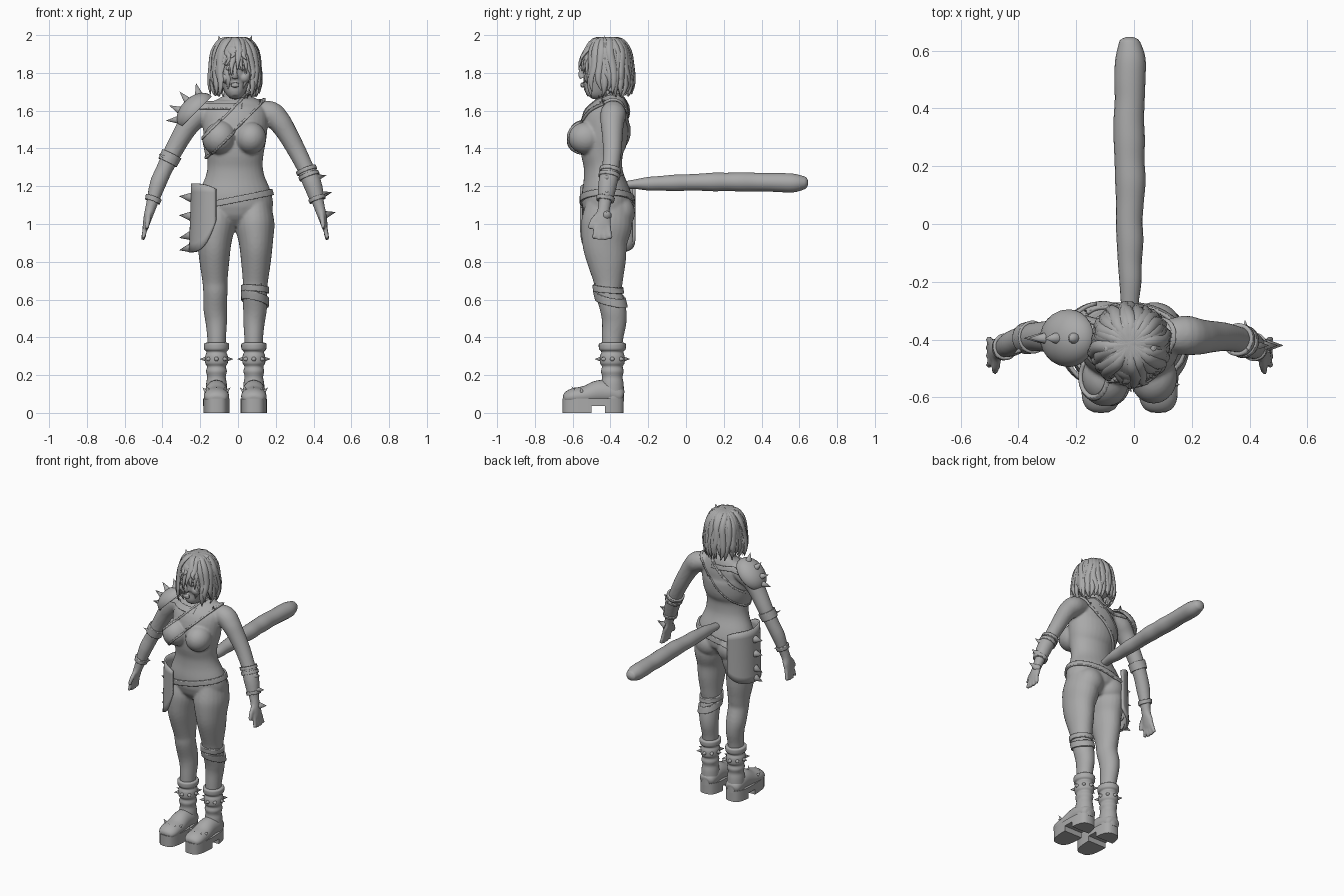
import bpy, bmesh, random
from math import sin, cos, pi, radians
from mathutils import Vector, Matrix

random.seed(4)
cube = bpy.data.objects.get("Cube")
if cube:
    bpy.data.objects.remove(cube, do_unlink=True)

grey = bpy.data.materials.new("clay grey")
grey.use_nodes = True
grey.diffuse_color = (0.4, 0.4, 0.4, 1)
grey.node_tree.nodes["Principled BSDF"].inputs["Base Color"].default_value = (0.4, 0.4, 0.4, 1)
MID = -0.015  # x of the figure's plane of symmetry


def finish(name, bm, solid=0.0, angle=40):
    """Turn a bmesh into a smooth shaded object."""
    if not solid:
        bmesh.ops.recalc_face_normals(bm, faces=bm.faces[:])
    mesh = bpy.data.meshes.new(name)
    bm.to_mesh(mesh)
    bm.free()
    mesh.materials.append(grey)
    mesh.shade_smooth()
    mesh.set_sharp_from_angle(angle=radians(angle))
    ob = bpy.data.objects.new(name, mesh)
    bpy.context.scene.collection.objects.link(ob)
    if solid:
        mod = ob.modifiers.new("thickness", 'SOLIDIFY')
        mod.thickness, mod.offset = solid, -1
    return ob


def fuse(name, bm, voxel, repeat):
    """Blend overlapping volumes into one continuous skin."""
    ob = finish(name, bm)
    mod = ob.modifiers.new("skin", 'REMESH')
    mod.mode, mod.voxel_size = 'VOXEL', voxel
    mod = ob.modifiers.new("soften", 'SMOOTH')
    mod.factor, mod.iterations = 0.5, repeat
    graph = bpy.context.evaluated_depsgraph_get()
    mesh = bpy.data.meshes.new_from_object(ob.evaluated_get(graph))
    ob.modifiers.clear()
    ob.data = mesh
    mesh.materials.clear()
    mesh.materials.append(grey)
    mesh.shade_smooth()
    return ob


def loft(bm, points, sides=20, ref=(0, 1, 0), steps=4):
    """Skin elliptical rings (x, y, z, radius across, radius along ref)."""
    p = [Vector(q) for q in points]
    path = []
    for i in range(len(p) - 1):
        a, b, c, d = p[max(i - 1, 0)], p[i], p[i + 1], p[min(i + 2, len(p) - 1)]
        for k in range(steps):
            t = k / steps
            path.append(b + (c - a) * (t / 2) + (a * 2 - b * 5 + c * 4 - d) * (t * t / 2)
                        + (b * 3 - a - c * 3 + d) * (t ** 3 / 2))
    path.append(p[-1])
    rings = []
    for i, q in enumerate(path):
        ahead, back = path[min(i + 1, len(path) - 1)], path[max(i - 1, 0)]
        tangent = (Vector(ahead[:3]) - Vector(back[:3])).normalized()
        u = Vector(ref).cross(tangent).normalized()
        v = tangent.cross(u)
        ru, rv = max(q[3], 0.001), max(q[4], 0.001)
        rings.append([bm.verts.new(Vector(q[:3]) + u * ru * cos(j * 2 * pi / sides)
                                   + v * rv * sin(j * 2 * pi / sides)) for j in range(sides)])
    for r, s in zip(rings, rings[1:]):
        for j in range(sides):
            k = (j + 1) % sides
            bm.faces.new((r[j], r[k], s[k], s[j]))
    bm.faces.new(rings[0][::-1])
    bm.faces.new(rings[-1])


def ball(bm, loc, radii):
    bmesh.ops.create_uvsphere(bm, u_segments=24, v_segments=16, radius=1,
                              matrix=Matrix.LocRotScale(Vector(loc), None, Vector(radii)))


def spike(bm, pos, way, radius, length):
    way = Vector(way).normalized()
    turn = way.to_track_quat('Z', 'Y').to_matrix().to_4x4()
    bmesh.ops.create_cone(bm, cap_ends=True, segments=10, radius1=radius, radius2=0, depth=length,
                          matrix=Matrix.Translation(Vector(pos) + way * length / 2) @ turn)


def cut(bm, co, no, **clear):
    bmesh.ops.bisect_plane(bm, geom=bm.verts[:] + bm.edges[:] + bm.faces[:],
                           plane_co=co, plane_no=no, **clear)


# Body: torso, bust, seat, legs, arms and hands fused together
bm = bmesh.new()
loft(bm, [(MID, y, z, rx, ry) for z, y, rx, ry in (
    (.99, -.41, .1, .07), (1.05, -.415, .18, .12), (1.1, -.415, .2, .135), (1.17, -.425, .19, .128),
    (1.25, -.435, .157, .107), (1.31, -.44, .146, .102), (1.38, -.445, .152, .112),
    (1.45, -.435, .165, .125), (1.54, -.425, .172, .12), (1.6, -.405, .165, .095),
    (1.65, -.395, .115, .07), (1.68, -.4, .062, .054), (1.75, -.42, .052, .05))], 32)
for s in (-1, 1):
    def side(rows):
        return [(MID + s * r[0],) + r[1:] for r in rows]
    ball(bm, (MID + s * .083, -.53, 1.455), (.082, .092, .085))
    ball(bm, (MID + s * .085, -.35, 1.06), (.09, .08, .09))
    loft(bm, side(((.1, -.41, 1.1, .09, .12), (.104, -.42, 1, .104, .135), (.11, -.43, .9, .09, .12),
                   (.11, -.42, .8, .079, .103), (.107, -.412, .7, .067, .079), (.105, -.41, .64, .064, .071),
                   (.105, -.386, .55, .063, .069), (.1, -.38, .48, .057, .065),
                   (.098, -.39, .38, .049, .056), (.098, -.395, .2, .045, .05))), 24)
    loft(bm, side(((.1, -.39, 1.6, .05, .05), (.185, -.385, 1.585, .066, .068), (.235, -.39, 1.54, .061, .063),
                   (.275, -.39, 1.48, .054, .056), (.325, -.39, 1.39, .049, .05), (.375, -.4, 1.29, .044, .045),
                   (.41, -.415, 1.21, .043, .044), (.44, -.43, 1.11, .031, .034), (.455, -.438, 1.06, .026, .034),
                   (.466, -.44, 1.02, .021, .044), (.476, -.443, .975, .015, .042))))
    for k in range(4):
        f = k - 1.5
        loft(bm, side(((.472, -.443 + f * .021, 1, .013, .013), (.482, -.443 + f * .026, .95, .013, .013),
                       (.488, -.443 + f * .031, .91 + .008 * abs(f), .011, .011))), 10)
    loft(bm, side(((.458, -.465, 1.05, .014, .016), (.462, -.495, 1.015, .014, .014),
                   (.468, -.513, .975, .011, .011))), 10)
body = fuse("body", bm, .008, 4)

# Head with nose, brows, eyes and lips
bm = bmesh.new()
loft(bm, [(MID, (f + b) / 2, z, rx, (b - f) / 2) for z, rx, f, b in (
    (1.673, .02, -.53, -.49), (1.69, .042, -.545, -.45), (1.73, .066, -.551, -.38), (1.79, .08, -.55, -.34),
    (1.86, .085, -.545, -.32), (1.92, .078, -.535, -.32), (1.96, .05, -.49, -.36))], 28)
loft(bm, [(MID, -.545, 1.84, .009, .01), (MID, -.558, 1.795, .012, .013), (MID, -.55, 1.772, .018, .012)], 12)
for dz in (0, .012):
    ball(bm, (MID, -.549, 1.73 + dz), (.024, .011, .007))
for s in (-1, 1):
    ball(bm, (MID + s * .034, -.531, 1.823), (.017, .015, .01))
    ball(bm, (MID + s * .036, -.533, 1.848), (.028, .013, .008))
    ball(bm, (MID + s * .048, -.51, 1.775), (.03, .03, .03))
fuse("head", bm, .005, 2)

# Hair: a cap under many tapered locks falling from the crown
bm = bmesh.new()
ball(bm, (MID, -.405, 1.845), (.112, .112, .13))
for i in range(76):
    a = i * 2 * pi / 38 + random.uniform(-.08, .08)
    layer = i // 38
    front = abs((a + pi / 2 + pi) % (2 * pi) - pi) < .55
    drop, grow, drift = random.uniform(-.025, .03), random.uniform(-.01, .008) - layer * .006, random.uniform(-.25, .25)
    rows = [(.012, 1.982, .012), (.07, 1.972, .019), (.112, 1.915, .021), (.127, 1.83, .02),
            (.132, 1.755 + drop, .016), (.118 + grow, 1.695 + drop, .003)]
    if front:
        rows = rows[:3] + [(.137, 1.865 + drop, .012), (.146, 1.82 + drop * 2, .003)]
    pts = []
    for k, (r, z, w) in enumerate(rows):
        b = a + drift * k / 5 + .06 * sin(k * 2 + i)
        pts.append((MID + cos(b) * (r + grow), -.415 + sin(b) * (r + grow), z, w, min(.011, w * .7)))
    loft(bm, pts, 8, (cos(a), sin(a), 1), 3)
finish("hair", bm, angle=60)
bm = bmesh.new()
for s in (-1, 1):
    spike(bm, (MID + s * .068, -.43, 1.93), (s * .3, 0, 1), .028, .07)
finish("pointed_ears", bm)

# Tail
bm = bmesh.new()
tail = [(MID, -.36, 1.2, .025, .02), (MID, -.28, 1.21, .03, .024)]
for k in range(12):
    r = .036 + .017 * sin(pi * min(1, (k + 1) / 9) / 2) + random.uniform(-.002, .002)
    tail.append((MID + random.uniform(-.003, .003), -.2 + k * .07, 1.213 + .01 * sin(k / 4), r, r * .95))
tail += [(MID, .622, 1.218, .039, .036), (MID, .638, 1.218, .03, .027), (MID, .647, 1.218, .012, .01)]
loft(bm, tail, 18, (0, 0, 1))
finish("tail", bm, angle=60)


# Worn bands: slices of the body skin, pushed outward
def band(name, co, no, half, rule, thick=.01):
    co, no = Vector(co), Vector(no).normalized()
    bm = bmesh.new()
    bm.from_mesh(body.data)
    cut(bm, co + no * half, no, clear_outer=True)
    cut(bm, co - no * half, no, clear_inner=True)
    bad = [f for f in bm.faces if not rule(f.calc_center_median())]
    bmesh.ops.delete(bm, geom=bad, context='FACES')
    bm.normal_update()
    for v in bm.verts:
        v.co += v.normal * thick
    return finish(name, bm, solid=thick + .004)


band("chest_sash", (0, 0, 1.573), (-1, 0, 1), .047, lambda c: abs(c.x) < .21)
for edge in (-1, 1):
    band("sash_hem", (0, 0, 1.573 + edge * .06), (-1, 0, 1), .005, lambda c: abs(c.x) < .21, .014)
band("pauldron_strap", (0, 0, 1.62), (0, 0, 1), .014, lambda c: -.2 < c.x < .02)
band("hip_belt", (.04, -.41, 1.14), (-.2, 0, 1), .016, lambda c: abs(c.x) < .25, .012)
arm = (.065, -.03, -.18)
band("left_bracer", (.391, -.41, 1.2), arm, .085, lambda c: c.x > .27, .006)
for k, z in enumerate((1.285, 1.255, 1.13)):
    band("bracer_ring", (.5 - z * .36 + .323, -.41, z), arm, .01, lambda c: c.x > .27, .013)
band("right_elbow_band", (-.355, -.395, 1.345), (-.45, -.05, -.9), .026, lambda c: c.x < -.25, .009)
band("right_wrist_band", (-.445, -.425, 1.13), (-.35, -.1, -.9), .013, lambda c: c.x < -.3, .01)
band("knee_wrap_upper", (.09, -.41, .655), (.08, .1, 1), .016, lambda c: c.x > 0)
band("knee_wrap_lower", (.09, -.41, .605), (.25, .25, 1), .02, lambda c: c.x > 0)

# Arm spikes
bm = bmesh.new()
for x, z in ((.395, 1.25), (.425, 1.16), (.445, 1.055)):
    spike(bm, (x, -.42, z - .01), (1, 0, .25), .027, .075)
for k in range(3):
    spike(bm, (-.385 + k * .008, -.43 + k * .03, 1.35), (-.8, k * .5 - .5, .5), .012, .045)
finish("arm_spikes", bm)

# Shoulder dome and its spikes
frame = Matrix.Translation((-.225, -.395, 1.595)) @ Matrix.Rotation(-pi / 4, 4, 'Y')
bm = bmesh.new()
ball(bm, (0, 0, 0), (.118, .1, .078))
cut(bm, (0, 0, -.005), (0, 0, 1), clear_inner=True)
bm.transform(frame)
finish("shoulder_guard", bm, solid=.012)
bm = bmesh.new()
for t in (-1.05, -.5, .1, .75):
    way = frame.to_3x3() @ Vector((sin(t) * .66, 0, cos(t)))
    spike(bm, frame @ Vector((sin(t) * .113, 0, cos(t) * .073)), way, .02, .062)
finish("shoulder_spikes", bm)

# Curved thigh guard with rounded lower corners, and its spikes
bm = bmesh.new()
grid = []
for i in range(25):
    t = i / 12 - 1
    a = radians(183 + t * 88)
    low = .85 + (.2 if t > 0 else .09) * t ** 4
    grid.append([bm.verts.new((-.118 + (.13 + .012 * j / 8) * cos(a), -.415 + .147 * sin(a),
                               1.215 - .03 * t ** 4 + (low - 1.215) * j / 8)) for j in range(9)])
for p, q in zip(grid, grid[1:]):
    for j in range(8):
        bm.faces.new((p[j], p[j + 1], q[j + 1], q[j]))
finish("thigh_guard", bm, solid=.014)
bm = bmesh.new()
for z in (1.14, 1.04, .94, .875):
    spike(bm, (-.243, -.41, z), (-1, .1, .1 if z > 1 else -.2), .028, .07)
finish("thigh_guard_spikes", bm)

# Boots with platform soles, mirrored
for s, word in ((-1, "right"), (1, "left")):
    cx = MID + s * .099
    bm = bmesh.new()
    loft(bm, [(cx, -.39, z, r, r + .005) for z, r in (
        (.06, .058), (.15, .055), (.19, .049), (.22, .055), (.245, .05), (.265, .06), (.3, .06),
        (.322, .053), (.335, .064), (.35, .067), (.368, .065), (.372, .05))], 24)
    loft(bm, [(cx, y, z, r, h) for y, z, r, h in (
        (-.333, .085, .035, .03), (-.35, .09, .052, .045), (-.4, .105, .06, .06), (-.46, .108, .061, .065),
        (-.53, .092, .066, .052), (-.6, .085, .066, .044), (-.637, .075, .05, .03), (-.648, .072, .025, .015))],
        24, (0, 0, 1))
    finish(word + "_boot", bm, angle=60)
    bm = bmesh.new()
    for low, high, z0, z1 in ((-.7, -.5, 0, .07), (-.43, -.3, 0, .07), (-.7, -.3, .036, .075)):
        part = bmesh.new()
        ring = []
        for j in range(32):
            c, n = cos(j * pi / 16), sin(j * pi / 16)
            ring.append(part.verts.new((cx + (.07 if c > 0 else -.07) * abs(c) ** .6,
                                        -.492 + (.162 if n > 0 else -.162) * abs(n) ** .75, z0)))
        part.faces.new(ring)
        cut(part, (0, low, 0), (0, 1, 0), clear_inner=True)
        cut(part, (0, high, 0), (0, 1, 0), clear_outer=True)
        up = bmesh.ops.extrude_face_region(part, geom=part.faces[:])["geom"]
        for v in up:
            if isinstance(v, bmesh.types.BMVert):
                v.co.z = z1
        piece = bpy.data.meshes.new("piece")
        part.to_mesh(piece)
        part.free()
        bm.from_mesh(piece)
        bpy.data.meshes.remove(piece)
    finish(word + "_sole", bm)
    bm = bmesh.new()
    for k in range(8):
        c, n = cos(k * pi / 4), sin(k * pi / 4)
        spike(bm, (cx + .057 * c, -.39 + .062 * n, .285), (c, n, 0), .013, .032)
    for k in range(5):
        a = (k - 2) * .6
        spike(bm, (cx + .055 * sin(a), -.53 - .06 * cos(a), .11), (sin(a), -.5 * cos(a), 1), .011, .035)
    finish(word + "_boot_spikes", bm)
